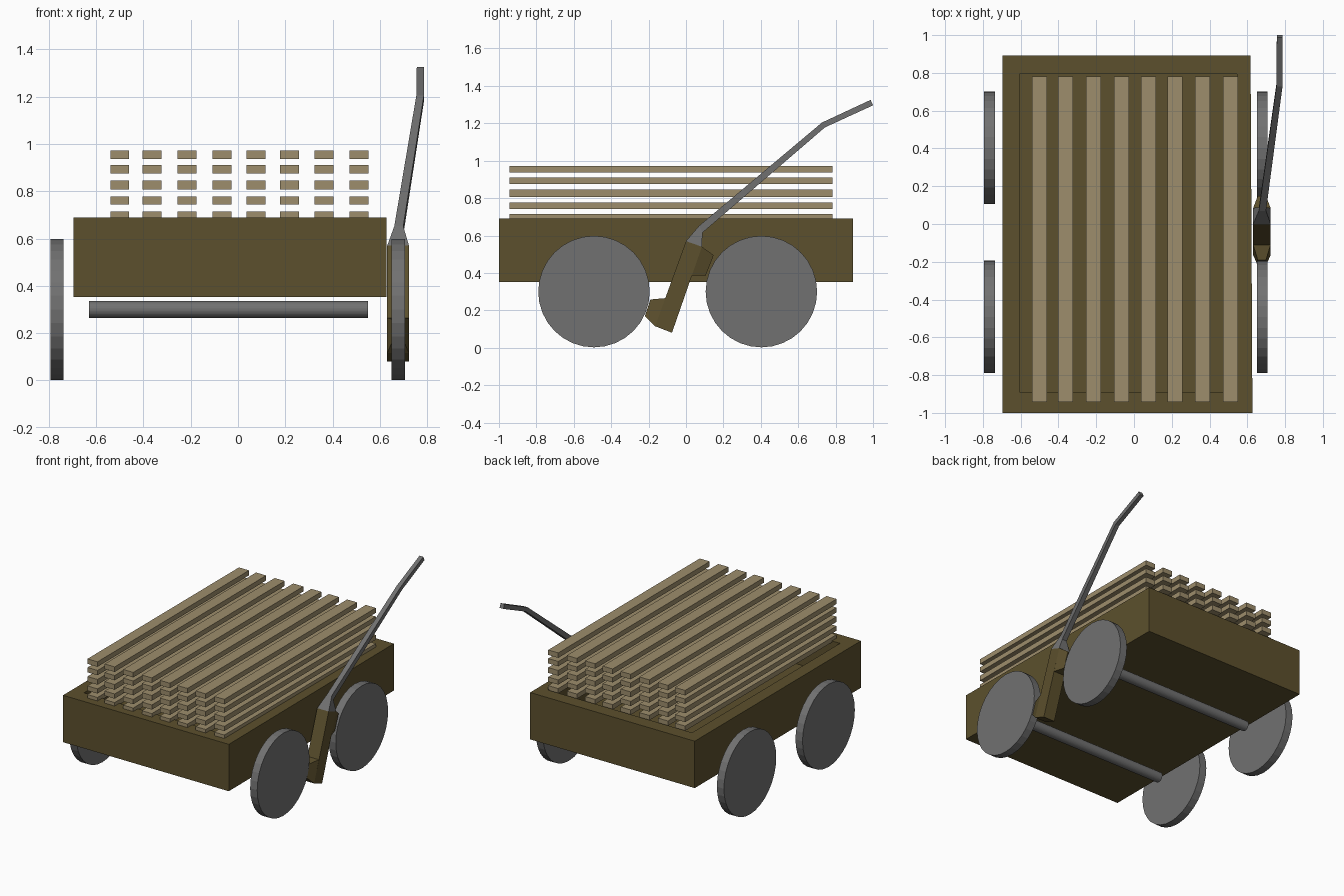
import bpy, bmesh, math

if "Cube" in bpy.data.objects:
    bpy.data.objects.remove(bpy.data.objects["Cube"])


def material(name, rgb):
    m = bpy.data.materials.new(name)
    m.diffuse_color = (*rgb, 1)
    m.use_nodes = True
    m.node_tree.nodes["Principled BSDF"].inputs["Base Color"].default_value = m.diffuse_color
    return m


BROWN = material("dark_wood", (0.107, 0.08, 0.026))
TAN = material("pale_wood", (0.34, 0.27, 0.15))
GREY = material("grey_metal", (0.165, 0.165, 0.165))


def finish(name, bm, mat):
    bmesh.ops.recalc_face_normals(bm, faces=bm.faces)
    me = bpy.data.meshes.new(name)
    bm.to_mesh(me)
    bm.free()
    me.materials.append(mat)
    ob = bpy.data.objects.new(name, me)
    bpy.context.collection.objects.link(ob)
    return ob


def loft(name, rings, mat):
    """Skin a list of equally long vertex rings and cap both ends."""
    bm = bmesh.new()
    vs = [[bm.verts.new(p) for p in r] for r in rings]
    n = len(rings[0])
    for a, b in zip(vs, vs[1:]):
        for i in range(n):
            j = (i + 1) % n
            bm.faces.new((a[i], a[j], b[j], b[i]))
    bm.faces.new(vs[0])
    bm.faces.new(vs[-1])
    return finish(name, bm, mat)


def rect(x0, x1, y0, y1, z, x1_back=None):
    xb = x1 if x1_back is None else x1_back
    return [(x0, y0, z), (x1, y0, z), (xb, y1, z), (x0, y1, z)]


def box(name, x0, x1, y0, y1, z0, z1, mat):
    return loft(name, [rect(x0, x1, y0, y1, z0), rect(x0, x1, y0, y1, z1)], mat)


def cylinder_x(name, x0, x1, y, z, r, n, mat):
    ring = [(y + r * math.cos(2 * math.pi * i / n), z + r * math.sin(2 * math.pi * i / n))
            for i in range(n)]
    return loft(name, [[(x, *p) for p in ring] for x in (x0, x1)], mat)


# Open wagon bed: outer shell, rim, and inner well
loft("wagon_bed", [
    rect(-0.695, 0.627, -1.0, 0.893, 0.352, 0.617),
    rect(-0.695, 0.627, -1.0, 0.893, 0.69, 0.617),
    rect(-0.605, 0.545, -0.89, 0.795, 0.69),
    rect(-0.605, 0.545, -0.89, 0.795, 0.45),
], BROWN)

# Stacked planks
for x in (-0.50, -0.363, -0.215, -0.067, 0.077, 0.217, 0.363, 0.511):
    for top, thick in ((0.972, 0.036), (0.91, 0.035), (0.845, 0.038), (0.777, 0.034), (0.715, 0.035)):
        box("plank", x - 0.04, x + 0.04, -0.943, 0.782, top - thick, top, TAN)

# Wheels and axles
for y in (-0.492, 0.403):
    cylinder_x("axle", -0.63, 0.55, y, 0.30, 0.036, 32, GREY)
    for x0, x1 in ((-0.793, -0.737), (0.65, 0.706)):
        cylinder_x("wheel", x0, x1, y, 0.30, 0.298, 32, GREY)

# Brake lever: bent wooden bar with narrowed tips (y, z, half width)
H = 0.046
bar = [(0.0, 0.57), (0.085, 0.54), (0.03, 0.385), (-0.075, 0.08), (-0.165, 0.115), (-0.11, 0.265)]
blocks = {
    "brake_bar": [(0.0, 0.57, H), (0.085, 0.54, H), (-0.075, 0.08, H), (-0.165, 0.115, H)],
    "brake_shoe": [(-0.165, 0.115, H), (-0.22, 0.17, 0.022), (-0.19, 0.258, 0.022), (-0.11, 0.265, H)],
    "brake_stop": [(0.085, 0.54, H), (0.148, 0.495, 0.022), (0.105, 0.385, 0.022), (0.03, 0.385, H)],
}
for name, prof in blocks.items():
    loft(name, [[(0.677 + s * h, y, z) for y, z, h in prof] for s in (-1, 1)], BROWN)

# Metal handle: tapered socket and cranked rod (x, half width, upper edge, lower edge)
sections = [
    (0.677, 0.046, (0.0, 0.57), (0.085, 0.54)),
    (0.68, 0.019, (0.07, 0.652), (0.088, 0.615)),
    (0.77, 0.016, (0.727, 1.204), (0.743, 1.178)),
    (0.771, 0.015, (0.987, 1.325), (1.0, 1.296)),
]
loft("brake_handle", [[(x - h, *a), (x + h, *a), (x + h, *b), (x - h, *b)]
                      for x, h, a, b in sections], GREY)
